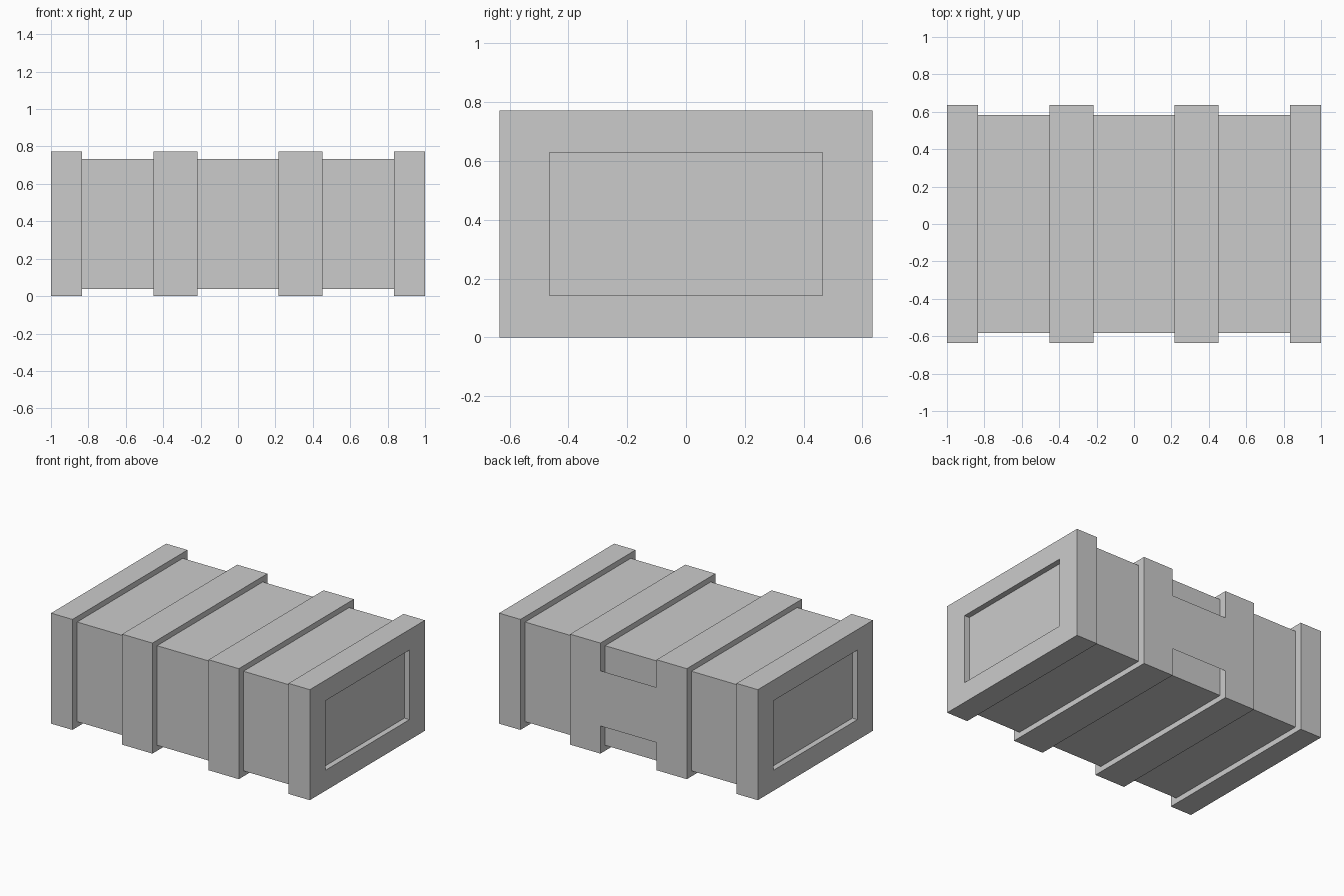
import bpy
import bmesh

if "Cube" in bpy.data.objects:
    bpy.data.objects.remove(bpy.data.objects["Cube"])

HALF_W, HEIGHT = 0.635, 0.772      # outer size of the raised bands
MID = HEIGHT / 2
OUTER = (HALF_W, MID)              # half sizes (y, z) of each section
CORE = (0.583, 0.348)
RECESS = (0.464, 0.243)


def finish(bm, name):
    bmesh.ops.recalc_face_normals(bm, faces=bm.faces)
    mesh = bpy.data.meshes.new(name)
    bm.to_mesh(mesh)
    bm.free()
    obj = bpy.data.objects.new(name, mesh)
    bpy.context.collection.objects.link(obj)
    return obj


def loft(name, sections):
    """Skin rectangular sections (x, (half_y, half_z)) along x, capping the ends."""
    bm = bmesh.new()
    rings = [[bm.verts.new((x, sy * hy, MID + sz * hz))
              for sy, sz in ((-1, -1), (1, -1), (1, 1), (-1, 1))]
             for x, (hy, hz) in sections]
    for a, b in zip(rings, rings[1:]):
        for i in range(4):
            j = (i + 1) % 4
            bm.faces.new((a[i], a[j], b[j], b[i]))
    bm.faces.new(rings[0])
    bm.faces.new(rings[-1])
    return finish(bm, name)


# Crate body: recessed end panel, end band, core, middle band, mirrored in x
half = [(0.961, RECESS), (1.0, RECESS), (1.0, OUTER), (0.835, OUTER),
        (0.835, CORE), (0.451, CORE), (0.451, OUTER), (0.217, OUTER),
        (0.217, CORE)]
loft("crate_body", half + [(-x, s) for x, s in reversed(half)])

# Thin plate bridging the two middle bands on the back, flush with them
bm = bmesh.new()
bm.faces.new([bm.verts.new((x, HALF_W, z)) for x, z in
              ((0.217, 0.193), (-0.217, 0.193), (-0.217, 0.579), (0.217, 0.579))])
finish(bm, "back_plate")
